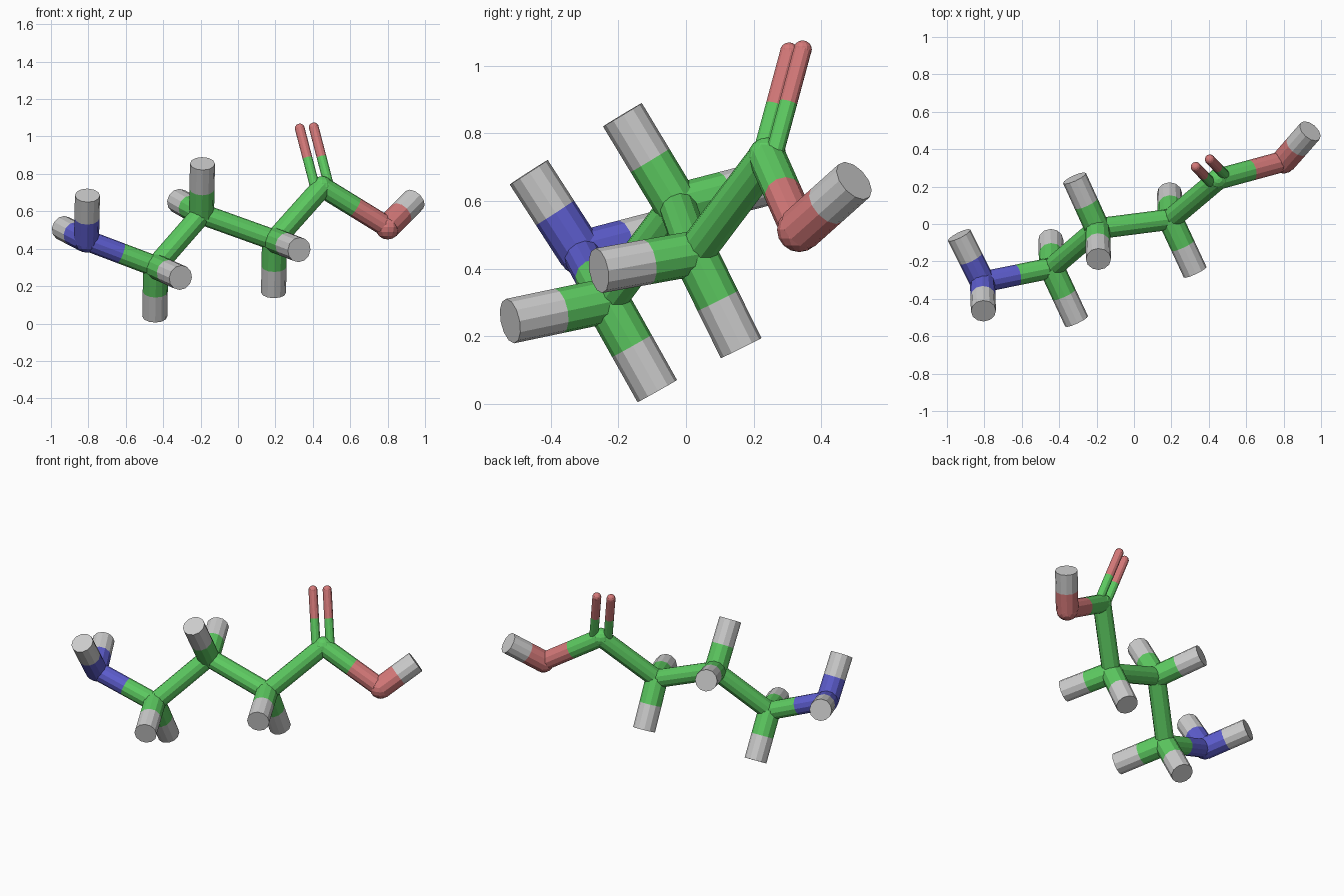
import bpy, bmesh
from mathutils import Vector, Matrix

if "Cube" in bpy.data.objects:
    bpy.data.objects.remove(bpy.data.objects["Cube"])

def material(name, rgb):
    m = bpy.data.materials.new(name)
    m.diffuse_color = (*rgb, 1)
    m.use_nodes = True
    m.node_tree.nodes["Principled BSDF"].inputs["Base Color"].default_value = m.diffuse_color
    return m

MATS = {"C": material("green carbon", (0.11, 0.60, 0.12)),
        "N": material("blue nitrogen", (0.11, 0.11, 0.62)),
        "O": material("red oxygen", (0.66, 0.19, 0.19)),
        "H": material("grey hydrogen", (0.61, 0.61, 0.61))}

# Atom centres; the first letter gives the element
ATOMS = {k: Vector(v) for k, v in {
    "N": (-.81, -.31, .445), "C1": (-.44, -.235, .305),
    "C2": (-.195, -.025, .585), "C3": (.195, .025, .445),
    "C4": (.45, .24, .73), "O1": (.368, .325, 1.045), "O2": (.80, .335, .515),
    "HN1": (-.805, -.465, .685), "HN2": (-.935, -.06, .51),
    "H1a": (-.445, -.085, .038), "H1b": (-.307, -.52, .245),
    "H2a": (-.19, -.188, .855), "H2b": (-.318, .245, .655),
    "H3a": (.19, .163, .165), "H3b": (.327, -.258, .394),
    "HO": (.942, .497, .66)}.items()}

R_BACK, R_H, R_DOUBLE = 0.056, 0.067, 0.027
SIDES = 12

def finish(bm, name, mats):
    me = bpy.data.meshes.new(name)
    bm.to_mesh(me)
    bm.free()
    for m in mats:
        me.materials.append(m)
    ob = bpy.data.objects.new(name, me)
    bpy.context.collection.objects.link(ob)

def stick(a, b, radius, name, offset=Vector()):
    """Rod between two atoms, each half in its atom's colour."""
    p, q = ATOMS[a] + offset, ATOMS[b] + offset
    d, mid = q - p, (p + q) / 2
    bm = bmesh.new()
    bmesh.ops.create_cone(bm, cap_ends=True, segments=SIDES, radius1=radius,
                          radius2=radius, depth=d.length,
                          matrix=Matrix.Translation(mid) @ d.to_track_quat('Z', 'Y').to_matrix().to_4x4())
    bmesh.ops.bisect_plane(bm, geom=bm.verts[:] + bm.edges[:] + bm.faces[:],
                           plane_co=mid, plane_no=d)
    for f in bm.faces:
        f.material_index = int((f.calc_center_median() - mid).dot(d) > 0)
    finish(bm, name, [MATS[a[0]], MATS[b[0]]])

def joint(p, radius, mat, name):
    bm = bmesh.new()
    bmesh.ops.create_uvsphere(bm, u_segments=SIDES, v_segments=8, radius=radius,
                              matrix=Matrix.Translation(p))
    finish(bm, name, [mat])

# Backbone rods
for a, b in [("N", "C1"), ("C1", "C2"), ("C2", "C3"), ("C3", "C4"), ("C4", "O2")]:
    stick(a, b, R_BACK, f"backbone_rod_{a}_{b}")

# Thicker hydrogen rods with flat ends
for a, hs in {"N": ("HN1", "HN2"), "C1": ("H1a", "H1b"), "C2": ("H2a", "H2b"),
              "C3": ("H3a", "H3b"), "O2": ("HO",)}.items():
    for h in hs:
        stick(a, h, R_H, f"hydrogen_rod_{h}")

# Twin thin rods of the double bond, with rounded tips
for i, s in enumerate((-1, 1)):
    off = Vector((.0375, .02, .003)) * s
    stick("C4", "O1", R_DOUBLE, f"double_rod_{i}", off)
    joint(ATOMS["O1"] + off, R_DOUBLE, MATS["O"], f"double_tip_{i}")

# Rounded joints
for a in ("N", "C1", "C2", "C3", "C4", "O2"):
    joint(ATOMS[a], 0.066 if a in ("N", "O2") else 0.058, MATS[a[0]], f"joint_{a}")
